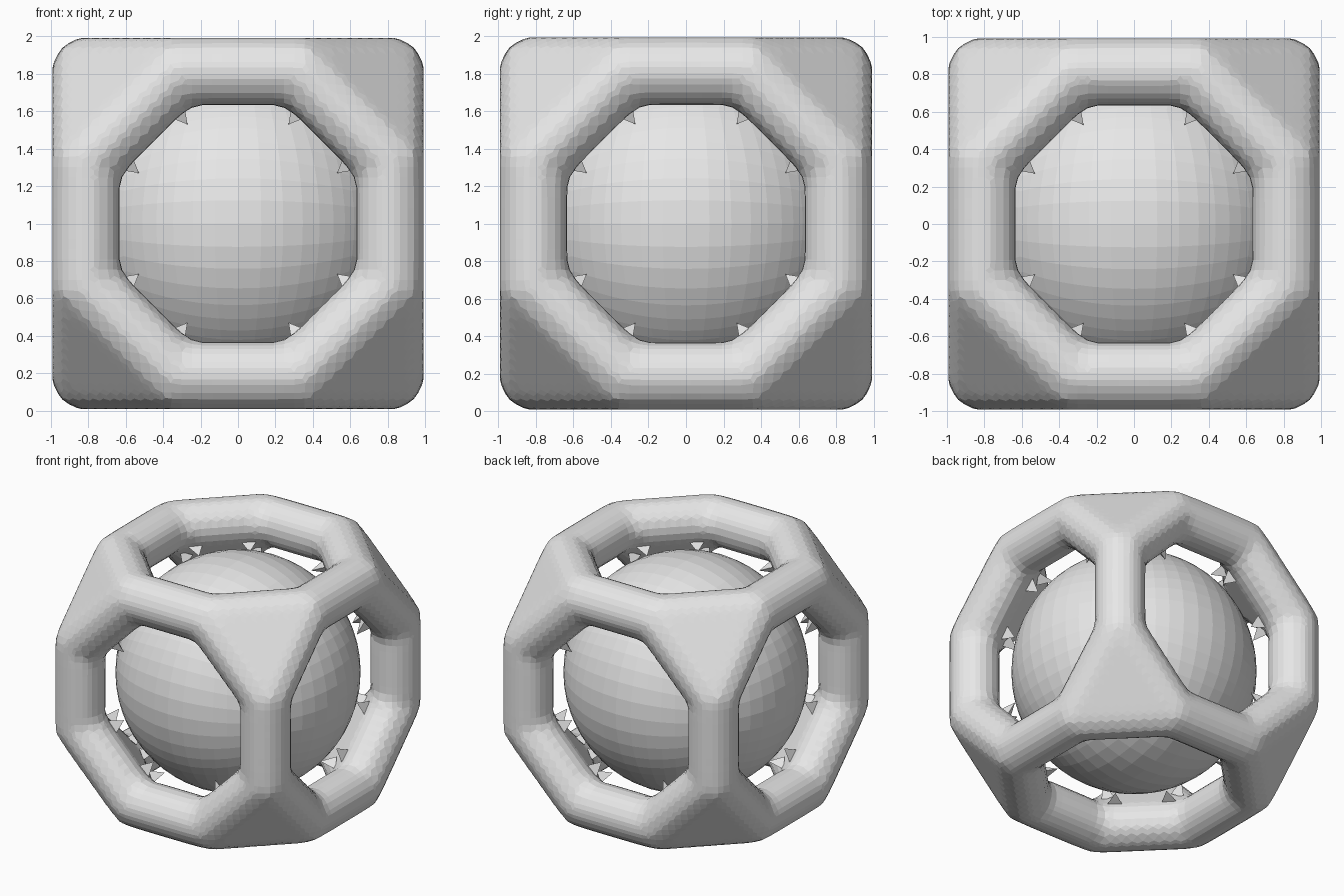
import bpy, bmesh
from itertools import permutations, product
from mathutils import Matrix, Vector

if "Cube" in bpy.data.objects:
    bpy.data.objects.remove(bpy.data.objects["Cube"], do_unlink=True)

RADIUS = 0.185      # bar thickness
EDGE = 0.812        # bar axis offset from the middle
JOINT = 0.33        # where bars meet the corner plates
LIFT = Vector((0, 0, 1))

grey = bpy.data.materials.new("light grey")
grey.use_nodes = True
grey.diffuse_color = (0.8, 0.8, 0.8, 1)
grey.node_tree.nodes["Principled BSDF"].inputs["Base Color"].default_value = grey.diffuse_color


def add_object(name, bm):
    mesh = bpy.data.meshes.new(name)
    bmesh.ops.recalc_face_normals(bm, faces=bm.faces)
    bm.to_mesh(mesh)
    bm.free()
    mesh.materials.append(grey)
    obj = bpy.data.objects.new(name, mesh)
    obj.location = LIFT
    bpy.context.collection.objects.link(obj)
    return obj


def add_hull(target, centres):
    """Skin a set of equal balls with one convex hull."""
    bm = bmesh.new()
    for c in centres:
        bmesh.ops.create_icosphere(bm, subdivisions=3, radius=RADIUS,
                                   matrix=Matrix.Translation(c))
    points = [v.co.copy() for v in bm.verts]
    bm.clear()
    verts = [bm.verts.new(p) for p in points]
    hull = bmesh.ops.convex_hull(bm, input=verts)
    loose = [v for v in bm.verts if not v.link_faces]
    bmesh.ops.delete(bm, geom=loose, context='VERTS')
    bmesh.ops.recalc_face_normals(bm, faces=bm.faces)
    temp = bpy.data.meshes.new("temp")
    bm.to_mesh(temp)
    bm.free()
    target.from_mesh(temp)
    bpy.data.meshes.remove(temp)


# Cage: eight rounded triangular corners joined by twelve round bars
cage = bmesh.new()
for sx, sy, sz in product((-1, 1), repeat=3):
    add_hull(cage, [Vector((sx * p[0], sy * p[1], sz * p[2])) for p in
                    ((JOINT, EDGE, EDGE), (EDGE, JOINT, EDGE), (EDGE, EDGE, JOINT))])
for axis in range(3):
    for a, b in product((-EDGE, EDGE), repeat=2):
        ends = []
        for end in (-JOINT, JOINT):
            p = [a, b]
            p.insert(axis, end)
            ends.append(Vector(p))
        add_hull(cage, ends)
cage_obj = add_object("cage", cage)
remesh = cage_obj.modifiers.new("fuse", 'REMESH')
remesh.mode = 'VOXEL'
remesh.voxel_size = 0.055
smooth = cage_obj.modifiers.new("soften", 'SMOOTH')
smooth.factor = 0.5
smooth.iterations = 2

# Ball: gridded cube rounded into a sphere
ball = bmesh.new()
bmesh.ops.create_cube(ball, size=2)
bmesh.ops.subdivide_edges(ball, edges=ball.edges[:], cuts=13, use_grid_fill=True)
for v in ball.verts:
    v.co = v.co.normalized() * 0.88
add_object("inner_ball", ball)

# Small jagged teeth on the inner rims of the openings
teeth = bmesh.new()
for order in permutations(range(3)):
    for signs in product((-1, 1), repeat=3):
        def place(p):
            return teeth.verts.new([signs[i] * p[order[i]] for i in range(3)])
        tip = place((0.53, 0.27, 0.67))
        base = [place(p) for p in ((0.65, 0.29, 0.71), (0.57, 0.37, 0.71), (0.62, 0.35, 0.64))]
        teeth.faces.new(base)
        for i in range(3):
            teeth.faces.new((base[i], base[i - 1], tip))
add_object("rim_teeth", teeth)
